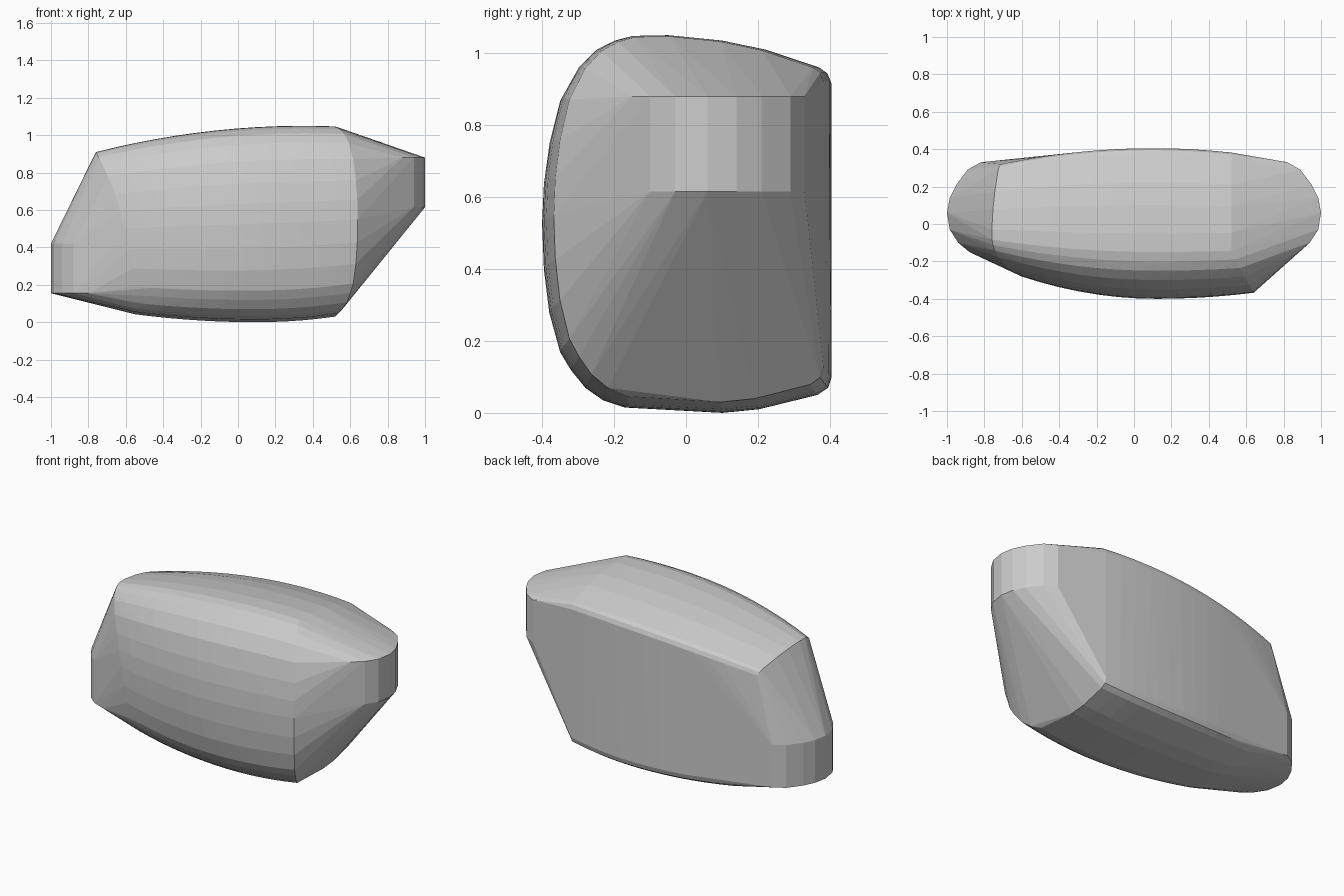
import bpy
import bmesh
import math

cube = bpy.data.objects.get("Cube")
if cube:
    bpy.data.objects.remove(cube, do_unlink=True)

# D-shaped cross-section (y, z): rounded front, flat back
SECTION = [
    (-0.05, 1.05), (-0.15, 1.048), (-0.20, 1.035), (-0.25, 1.01), (-0.30, 0.96),
    (-0.35, 0.87), (-0.38, 0.75), (-0.395, 0.64), (-0.40, 0.53), (-0.395, 0.40),
    (-0.38, 0.28), (-0.35, 0.17), (-0.32, 0.12), (-0.28, 0.07), (-0.23, 0.035),
    (-0.17, 0.015), (0.10, 0.0), (0.20, 0.01), (0.36, 0.05), (0.39, 0.07),
    (0.40, 0.10), (0.40, 0.92), (0.39, 0.945), (0.37, 0.96), (0.22, 1.01), (0.10, 1.035),
]
HEIGHT, HALF_DEPTH, STATIONS = 1.05, 0.40, 12


def place(y, z, s):
    """Point of the bulging body at fraction s from its left to right end."""
    t = z / HEIGHT
    x_low = -0.55 - 0.21 * t * t
    x_high = 0.52 + 0.12 * max(0, -y - 0.15) / 0.25
    x = x_low + (x_high - x_low) * s
    front = 0.40 - (0.23 if x < 0.12 else 0.12) * (x - 0.12) ** 2
    back = 0.405 - 0.13 * (x - 0.1) ** 2
    top = 1.05 - 0.114 * (x - 0.35) ** 2
    bottom = (0.10 if x < 0.1 else 0.17) * (x - 0.1) ** 2
    depth = front if y < 0 else back
    return x, y / HALF_DEPTH * depth, bottom + t * (top - bottom)


# Rounded nose outline in plan, swept vertically at each end
NOSE = [(0.82, 0.33), (0.89, 0.29), (0.95, 0.21), (0.985, 0.14), (1.0, 0.06),
        (0.985, -0.03), (0.94, -0.10), (0.88, -0.15)]


def nose(side, low, high):
    return [(side * x, y, z) for x, y in NOSE for z in (low, high)]


points = [place(y, z, i / STATIONS) for i in range(STATIONS + 1) for y, z in SECTION]
points += nose(1, 0.615, 0.88) + nose(-1, 0.155, 0.42)
points.append((-0.80, -0.18, 0.155))

# Skin the body and both noses with one convex shell
bm = bmesh.new()
for p in points:
    bm.verts.new(p)
bmesh.ops.convex_hull(bm, input=bm.verts[:])
bmesh.ops.delete(bm, geom=[v for v in bm.verts if not v.link_faces], context='VERTS')
bmesh.ops.dissolve_limit(bm, angle_limit=math.radians(0.5),
                         verts=bm.verts[:], edges=bm.edges[:])
bmesh.ops.recalc_face_normals(bm, faces=bm.faces[:])

mesh = bpy.data.meshes.new("faceted_shell")
bm.to_mesh(mesh)
bm.free()
shell = bpy.data.objects.new("faceted_shell", mesh)
bpy.context.collection.objects.link(shell)
